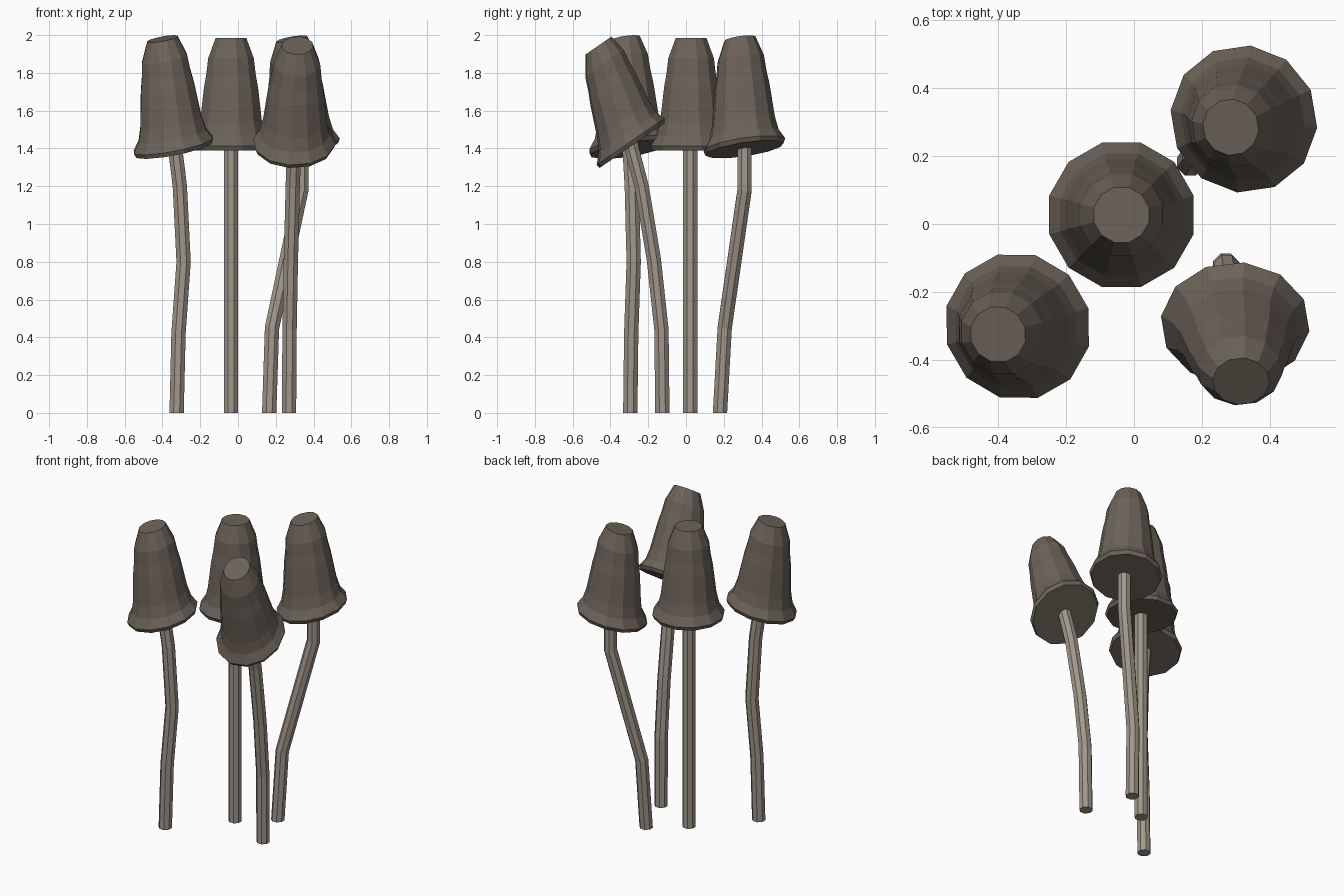
import bpy, bmesh, math
from mathutils import Vector

if "Cube" in bpy.data.objects:
    bpy.data.objects.remove(bpy.data.objects["Cube"])

Z = Vector((0, 0, 1))


def material(name, rgb):
    m = bpy.data.materials.new(name)
    m.diffuse_color = (*rgb, 1)
    m.use_nodes = True
    m.node_tree.nodes["Principled BSDF"].inputs["Base Color"].default_value = m.diffuse_color
    return m


CAP = material("cap_brown", (0.15, 0.125, 0.10))
STEM = material("stem_tan", (0.36, 0.31, 0.26))


def loft(name, rings, sides, spin, mat):
    """Skin rings of (centre, normal, radius) and close both ends."""
    bm = bmesh.new()
    loops = []
    for centre, normal, radius in rings:
        rot = Z.rotation_difference(normal)
        loop = []
        for i in range(sides):
            a = 2 * math.pi * (i + 0.5) / sides + spin
            p = Vector((radius * math.cos(a), radius * math.sin(a), 0))
            loop.append(bm.verts.new(centre + rot @ p))
        loops.append(loop)
    for lo, hi in zip(loops, loops[1:]):
        for i in range(sides):
            j = (i + 1) % sides
            bm.faces.new((lo[i], lo[j], hi[j], hi[i]))
    bm.faces.new(loops[0][::-1])
    bm.faces.new(loops[-1])
    mesh = bpy.data.meshes.new(name)
    bm.to_mesh(mesh)
    bm.free()
    mesh.materials.append(mat)
    ob = bpy.data.objects.new(name, mesh)
    bpy.context.collection.objects.link(ob)


# Bell cap profile: fraction along the axis, radius
PROFILE = [(0, .21), (.04, .22), (.13, .187), (.25, .17), (.42, .158),
           (.56, .148), (.68, .135), (.82, .125), (.93, .10), (1, .084)]


def cap(name, base, top, slope, spin):
    base, top = Vector(base), Vector(top)
    normal = Vector((-slope[0], -slope[1], 1)).normalized()
    rings = [(base.lerp(top, f), normal, r) for f, r in PROFILE]
    loft(name, rings, 12, math.radians(spin), CAP)


def stem(name, path):
    pts = [Vector(p) for p in path]
    rings = []
    for i, p in enumerate(pts):
        if i == 0:
            n = Z
        else:
            n = (pts[min(i + 1, len(pts) - 1)] - pts[i - 1]).normalized()
        rings.append((p, n, .041))
    loft(name, rings, 8, 0, STEM)


# Each mushroom: stem path, cap base, cap top, rim slope (x, y), spin
MUSHROOMS = {
    "centre": ([(-.037, .022, 0), (-.037, .022, 1.42)],
               (-.037, .027, 1.39), (-.037, .027, 1.985), (0, 0), 0),
    "left": ([(-.325, -.295, 0), (-.315, -.29, .42), (-.288, -.277, .8),
              (-.308, -.287, 1.2), (-.335, -.30, 1.42)],
             (-.34, -.30, 1.395), (-.40, -.325, 1.98), (.19, .16), 0),
    "back": ([(.165, .18, 0), (.18, .205, .45), (.335, .31, 1.18),
              (.335, .31, 1.42)],
             (.325, .31, 1.395), (.285, .285, 1.98), (.18, .15), 9),
    "front": ([(.27, -.125, 0), (.273, -.13, .44), (.28, -.17, .81),
               (.29, -.235, 1.2), (.297, -.295, 1.43)],
              (.297, -.286, 1.415), (.315, -.463, 1.945), (0, .69), 8),
}

for key, (path, base, top, slope, spin) in MUSHROOMS.items():
    stem(key + "_stem", path)
    cap(key + "_cap", base, top, slope, spin)
